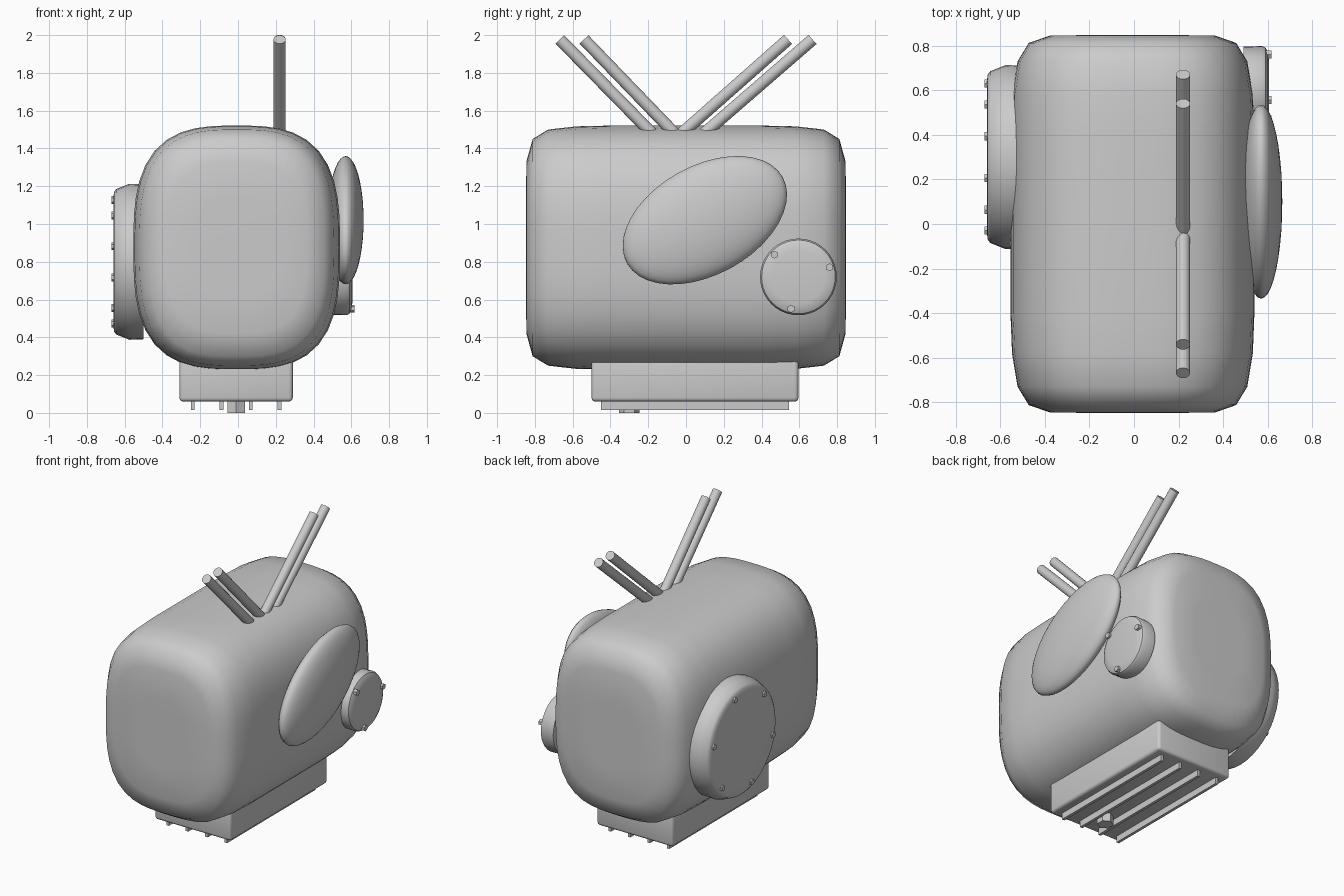
import bpy, bmesh, math
from mathutils import Vector

if "Cube" in bpy.data.objects:
    bpy.data.objects.remove(bpy.data.objects["Cube"])

def new_object(name, bm, angle=35):
    bmesh.ops.recalc_face_normals(bm, faces=bm.faces)
    me = bpy.data.meshes.new(name)
    bm.to_mesh(me)
    bm.free()
    ob = bpy.data.objects.new(name, me)
    bpy.context.collection.objects.link(ob)
    bpy.ops.object.select_all(action='DESELECT')
    ob.select_set(True)
    bpy.context.view_layer.objects.active = ob
    bpy.ops.object.shade_smooth_by_angle(angle=math.radians(angle))
    return ob

def loft(name, rings, angle=35):
    """Skin closed rings of equal point count and cap both ends."""
    bm = bmesh.new()
    loops = [[bm.verts.new(p) for p in ring] for ring in rings]
    n = len(loops[0])
    for a, b in zip(loops, loops[1:]):
        for i in range(n):
            bm.faces.new((a[i], a[(i + 1) % n], b[(i + 1) % n], b[i]))
    bm.faces.new(loops[0])
    bm.faces.new(loops[-1])
    return new_object(name, bm, angle)

def superellipse(y, hx, hz, power=3.0, n=48):
    pts = []
    for i in range(n):
        a = 2 * math.pi * i / n
        c, s = math.cos(a), math.sin(a)
        k = (abs(c) ** power + abs(s) ** power) ** (-1 / power)
        pts.append((-0.007 + hx * k * c, y, 0.875 + hz * k * s))
    return pts

def disc(name, profile, y, z, n=40):
    """Turn (x, radius) points around an axis along x."""
    return loft(name, [[(x, y + r * math.cos(2 * math.pi * i / n),
                         z + r * math.sin(2 * math.pi * i / n)) for i in range(n)]
                       for x, r in profile])

def rod(name, a, b, r, n):
    a, b = Vector(a), Vector(b)
    bm = bmesh.new()
    bmesh.ops.create_cone(bm, cap_ends=True, segments=n, radius1=r, radius2=r,
                          depth=(b - a).length)
    ob = new_object(name, bm)
    ob.location = (a + b) / 2
    ob.rotation_euler = (b - a).to_track_quat('Z', 'Y').to_euler()
    return ob

def box(name, lo, hi, bevel=0.0):
    lo, hi = Vector(lo), Vector(hi)
    bm = bmesh.new()
    bmesh.ops.create_cube(bm, size=1)
    for v in bm.verts:
        v.co = Vector([(l + h) / 2 + c * (h - l) for l, h, c in zip(lo, hi, v.co)])
    if bevel:
        bmesh.ops.bevel(bm, geom=bm.edges[:], offset=bevel, segments=3,
                        profile=0.5, affect='EDGES')
    return new_object(name, bm)

# Rounded main body: half the stations, mirrored front to back
half = [(0.847, 0.20, 0.25), (0.845, 0.37, 0.455), (0.812, 0.465, 0.575),
        (0.73, 0.515, 0.625), (0.58, 0.54, 0.642), (0.40, 0.547, 0.646)]
stations = [(-y, hx, hz) for y, hx, hz in half] + half[::-1]
loft("body", [superellipse(*s) for s in stations], 70)

# Base block with rails and a foot bolt
box("base", (-0.31, -0.5, 0.06), (0.29, 0.595, 0.30), 0.02)
for i, x in enumerate((-0.24, -0.087, 0.067, 0.22)):
    box(f"base_rail_{i + 1}", (x - 0.01, -0.45, 0.015), (x + 0.01, 0.545, 0.07))
rod("foot_bolt", (-0.01, -0.30, 0.0), (-0.01, -0.30, 0.07), 0.054, 6)

# Large bolted cover on the left side
disc("left_cover", [(-0.50, 0.41), (-0.575, 0.413), (-0.645, 0.385),
                    (-0.656, 0.37), (-0.660, 0.34)], 0.30, 0.80)
for i in range(6):
    a = math.radians(14 + 60 * i)
    y, z = 0.30 + 0.34 * math.cos(a), 0.80 + 0.34 * math.sin(a)
    rod(f"left_bolt_{i + 1}", (-0.64, y, z), (-0.67, y, z), 0.021, 6)

# Small bolted cover on the right side
disc("right_cover", [(0.49, 0.20), (0.575, 0.203), (0.59, 0.195),
                     (0.60, 0.175), (0.605, 0.14)], 0.595, 0.72)
for i in range(3):
    a = math.radians(17 + 120 * i)
    y, z = 0.595 + 0.173 * math.cos(a), 0.72 + 0.173 * math.sin(a)
    rod(f"right_bolt_{i + 1}", (0.58, y, z), (0.617, y, z), 0.021, 6)

# Tilted oval dome on the right side
bm = bmesh.new()
bmesh.ops.create_uvsphere(bm, u_segments=40, v_segments=20, radius=1)
for v in bm.verts:
    v.co = (0.095 * v.co.z, 0.471 * v.co.x, 0.288 * v.co.y)
dome = new_object("right_oval_dome", bm, 60)
dome.location = (0.57, 0.10, 1.02)
dome.rotation_euler.x = math.radians(29)

# Two pairs of antenna rods, sunk into the body
for i, (y0, y1) in enumerate(((-0.20, -0.668), (-0.08, -0.54),
                              (0.0, 0.54), (0.12, 0.67))):
    top, low = Vector((0.22, y1, 1.977)), Vector((0.22, y0, 1.50))
    rod(f"antenna_{i + 1}", low + (low - top) * 0.12, top, 0.032, 20)
